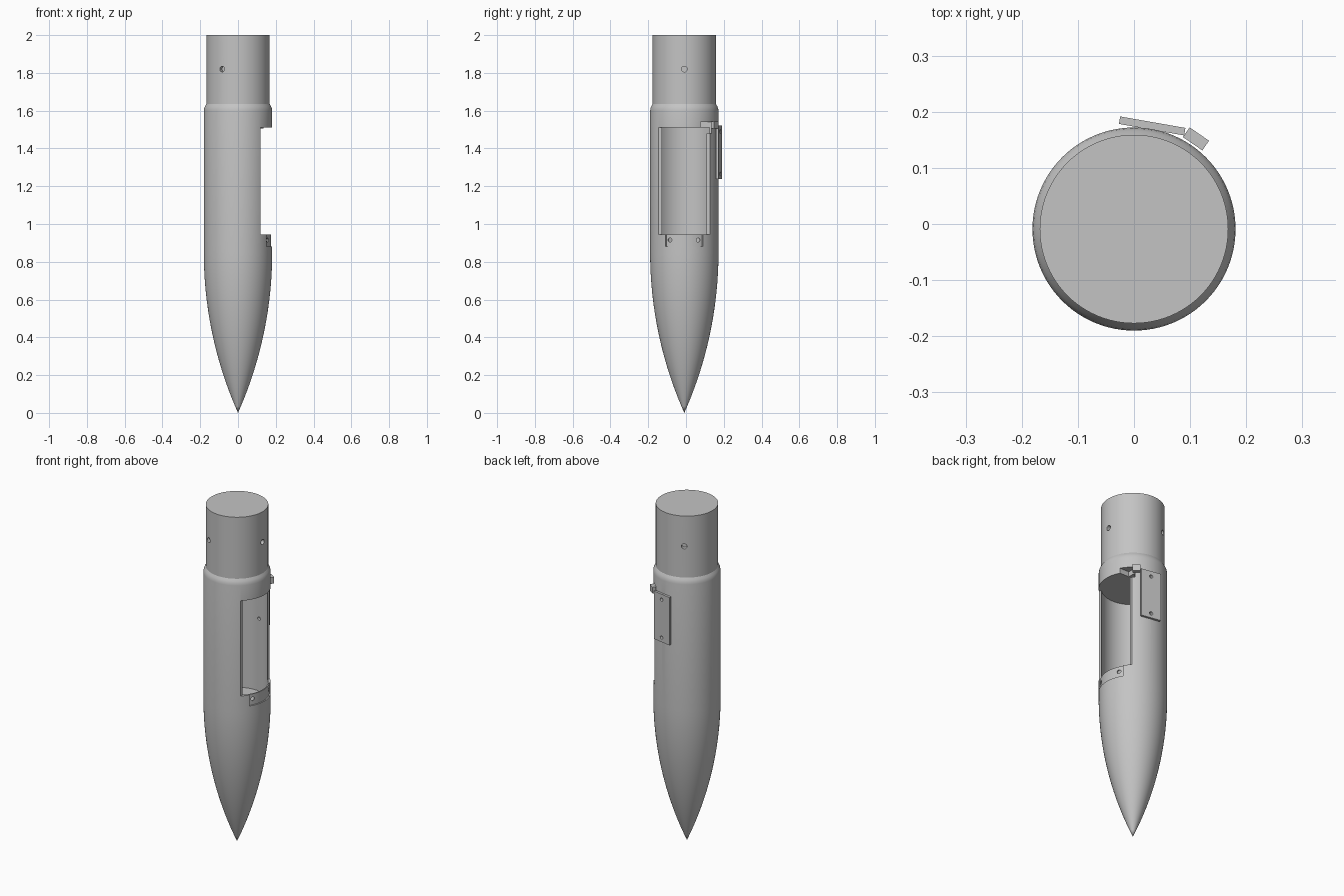
import bpy, bmesh
from math import sin, cos, pi, sqrt, radians
from mathutils import Matrix, Vector

cube = bpy.data.objects.get("Cube")
if cube:
    bpy.data.objects.remove(cube, do_unlink=True)

AXIS = Vector((0, -0.009, 0))      # the tube axis
R, NECK, INNER = 0.181, 0.168, 0.167
NOSE = 0.85                        # height of the pointed nose
DOOR_X, DOOR_LOW, DOOR_HIGH = 0.119, 0.945, 1.51

grey = bpy.data.materials.new("plain grey")
grey.use_nodes = True
grey.diffuse_color = (0.55, 0.55, 0.55, 1)
grey.node_tree.nodes["Principled BSDF"].inputs["Base Color"].default_value = grey.diffuse_color


def finish(bm, name):
    bmesh.ops.remove_doubles(bm, verts=bm.verts, dist=1e-5)
    bmesh.ops.recalc_face_normals(bm, faces=bm.faces)
    bmesh.ops.translate(bm, verts=bm.verts, vec=AXIS)
    mesh = bpy.data.meshes.new(name)
    bm.to_mesh(mesh)
    bm.free()
    mesh.materials.append(grey)
    obj = bpy.data.objects.new(name, mesh)
    bpy.context.scene.collection.objects.link(obj)
    return obj


def lathe(name, profile, steps=96):
    bm = bmesh.new()
    verts = [bm.verts.new((r, 0, z)) for r, z in profile]
    edges = [bm.edges.new(pair) for pair in zip(verts, verts[1:])]
    bmesh.ops.spin(bm, geom=verts + edges, cent=(0, 0, 0), axis=(0, 0, 1),
                   angle=2 * pi, steps=steps)
    return finish(bm, name)


def radial_box(name, angle, radius, depth, width, low, high):
    """Box facing outward at an angle round the axis."""
    bm = bmesh.new()
    bmesh.ops.create_cube(bm, size=1, matrix=Matrix.Rotation(radians(angle), 4, 'Z')
                          @ Matrix.Translation((radius, 0, (low + high) / 2))
                          @ Matrix.Diagonal((depth, width, high - low, 1)))
    return finish(bm, name)


def drill(angle, radius, depth, z, size, side=0):
    """Round cutter pointing outward at an angle round the axis."""
    bm = bmesh.new()
    bmesh.ops.create_cone(bm, cap_ends=True, segments=24, radius1=size, radius2=size, depth=depth,
                          matrix=Matrix.Rotation(radians(angle), 4, 'Z')
                          @ Matrix.Translation((radius, side, z))
                          @ Matrix.Rotation(pi / 2, 4, 'Y'))
    return finish(bm, "drill_cutter")


def ring_segment(inner, outer, low, high, half_angle, steps=32):
    """Part of a thick ring, centred on the door side."""
    bm = bmesh.new()
    rings = []
    for i in range(steps + 1):
        a = half_angle * (2 * i / steps - 1)
        rings.append([bm.verts.new((r * cos(a), r * sin(a), z)) for r, z in
                      ((inner, low), (outer, low), (outer, high), (inner, high))])
    for a, b in zip(rings, rings[1:]):
        for k in range(4):
            bm.faces.new((a[k], a[k - 1], b[k - 1], b[k]))
    bm.faces.new(rings[0])
    bm.faces.new(rings[-1])
    return finish(bm, "recess_cutter")


def cut(obj, cutters):
    for cutter in cutters:
        cutter.hide_render = True
        mod = obj.modifiers.new("cut", 'BOOLEAN')
        mod.operation, mod.solver, mod.object = 'DIFFERENCE', 'EXACT', cutter
    graph = bpy.context.evaluated_depsgraph_get()
    mesh = bpy.data.meshes.new_from_object(obj.evaluated_get(graph))
    obj.modifiers.clear()
    obj.data = mesh
    mesh.name = obj.name
    for cutter in cutters:
        bpy.data.objects.remove(cutter, do_unlink=True)


# Body: pointed curved nose, straight tube, rounded shoulder, narrower neck
rho = (R * R + NOSE * NOSE) / (2 * R)
profile = [(0, 0)]
for i in range(1, 25):
    z = NOSE * i / 24
    profile.append((sqrt(rho * rho - (NOSE - z) ** 2) - rho + R, z))
profile += [(R, 1.6), (R - 0.002, 1.613), (R - 0.006, 1.623), (NECK, 1.635), (NECK, 2), (0, 2)]
body = lathe("body", profile)

# Hollow compartment, side opening, hinge notch and recessed lower lip
cutters = [lathe("compartment_cutter", [(0, 0.835), (INNER, 0.835), (INNER, DOOR_HIGH), (0, DOOR_HIGH)]),
           radial_box("opening_cutter", 0, DOOR_X + 0.1, 0.2, 0.5, DOOR_LOW, DOOR_HIGH),
           ring_segment(0.174, 0.2, 0.88, 0.96, radians(33))]
notch = radial_box("notch_cutter", 0, 0.16, 0.12, 0.06, 1.48, 1.54)
notch.location.y = 0.115
cutters.append(notch)
# Screw holes in the neck, in the lip and behind the mounting plate
cutters += [drill(a, NECK, 0.05, 1.82, 0.015) for a in (0, 120, 240)]
cutters += [drill(a, R, 0.05, 0.915, 0.011) for a in (-26, 25)]
cutters += [drill(80, R, 0.06, z, 0.01) for z in (1.265, 1.49)]
bpy.context.view_layer.update()
cut(body, cutters)

# Mounting plate with two screw holes, and the hinge block beside it
plate = radial_box("mounting_plate", 80, 0.1866, 0.0135, 0.118, 1.238, 1.522)
cut(plate, [drill(80, 0.1866, 0.05, z, 0.01) for z in (1.265, 1.49)])
radial_box("hinge_block", 55.5, 0.195, 0.021, 0.042, 1.505, 1.542)

# Smooth the round surfaces, keeping the cut edges sharp
bpy.ops.object.select_all(action='DESELECT')
for obj in (body, plate):
    obj.select_set(True)
bpy.context.view_layer.objects.active = body
bpy.ops.object.shade_smooth_by_angle(angle=radians(30))
